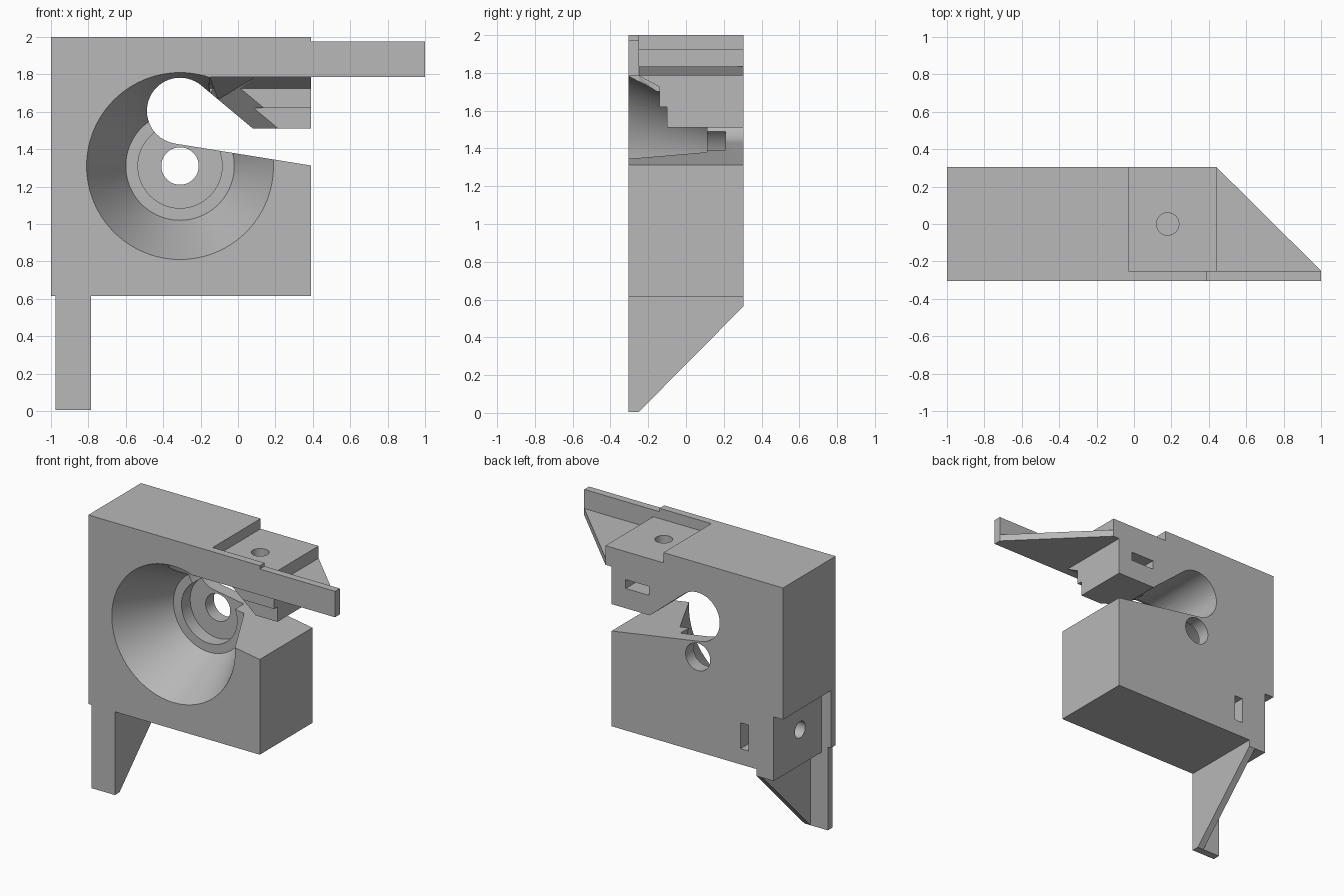
import bpy, bmesh, math

old = bpy.data.objects.get("Cube")
if old:
    bpy.data.objects.remove(old, do_unlink=True)

grey = bpy.data.materials.new("plain_grey")
grey.use_nodes = True
grey.diffuse_color = (0.48, 0.48, 0.48, 1)
grey.node_tree.nodes["Principled BSDF"].inputs["Base Color"].default_value = (0.48, 0.48, 0.48, 1)

FRONT, BACK, INNER = -0.305, 0.305, -0.25


def finish(name, bm):
    bmesh.ops.recalc_face_normals(bm, faces=bm.faces)
    mesh = bpy.data.meshes.new(name)
    bm.to_mesh(mesh)
    bm.free()
    mesh.materials.append(grey)
    obj = bpy.data.objects.new(name, mesh)
    bpy.context.collection.objects.link(obj)
    return obj


def loft(name, rings):
    """Closed solid through a list of matching rings."""
    bm = bmesh.new()
    loops = [[bm.verts.new(p) for p in ring] for ring in rings]
    n = len(loops[0])
    for a, b in zip(loops, loops[1:]):
        for i in range(n):
            j = (i + 1) % n
            bm.faces.new((a[i], a[j], b[j], b[i]))
    bm.faces.new(loops[0])
    bm.faces.new(loops[-1])
    return finish(name, bm)


def box(name, xs, ys, zs, place):
    ring = lambda z: [place(x, y, z) for x, y in
                      ((xs[0], ys[0]), (xs[1], ys[0]), (xs[1], ys[1]), (xs[0], ys[1]))]
    return loft(name, [ring(z) for z in zs])


def circle(r, n=64):
    return [(r * math.cos(math.tau * i / n), r * math.sin(math.tau * i / n)) for i in range(n)]


def cut(target, cutter):
    mod = target.modifiers.new("cut", "BOOLEAN")
    mod.operation, mod.solver, mod.object = "DIFFERENCE", "EXACT", cutter
    bpy.context.view_layer.objects.active = target
    bpy.ops.object.modifier_apply(modifier=mod.name)
    bpy.data.objects.remove(cutter, do_unlink=True)


def upright(x, y, z):
    return (x, y, z)


def flipped(x, y, z):
    # Swaps the top edge with the right-hand side edge
    return (1 - z, y, 1.005 - x)


# Main block
body = box("main_block", (-1, 0.39), (FRONT, BACK), (0.615, 2), upright)
parts = [body]

# Conical pocket with counterbore and through hole
pocket = [(-0.355, 0.525), (0.11, 0.29), (0.11, 0.225), (0.21, 0.225), (0.21, 0.1), (0.4, 0.1)]
cut(body, loft("pocket_cutter",
               [[(-0.31 + a, y, 1.31 + b) for a, b in circle(r, 96)] for y, r in pocket]))

# Side slot that opens from a round end
slot = []
for i in range(33):
    t = math.radians(50.2 + (260.7 - 50.2) * i / 32)
    slot.append((-0.31 + 0.177 * math.cos(t), 1.605 + 0.177 * math.sin(t)))
slot += [(0.5, 1.295), (0.5, 1.51), (0.08, 1.51)]
cut(body, loft("slot_cutter", [[(x, y, z) for x, z in slot] for y in (-0.5, 0.5)]))

# Stepped underside of the upper lip
steps = [(-0.4, 1.785), (INNER, 1.785), (-0.14, 1.725), (-0.14, 1.62),
         (-0.1, 1.62), (-0.1, 1.51), (-0.1, 1.45), (-0.4, 1.45)]
cut(body, loft("step_cutter", [[(x, y, z) for y, z in steps] for x in (-0.15, 0.5)]))

# Lead-in chamfer on the slanted slot edge
bm = bmesh.new()
for p in ((-0.106, 0, 1.665), (0.08, 0, 1.51), (-0.2, 0, 1.45), (-0.2, INNER, 1.45),
          (-0.15, INNER, 1.785), (0.09, INNER, 1.785), (0.418, INNER, 1.51)):
    bm.verts.new(p)
bmesh.ops.convex_hull(bm, input=bm.verts)
cut(body, finish("chamfer_cutter", bm))

# Two matching mounting arms, each with recess, screw hole and nut slot
for side, place in (("upper", upright), ("lower", flipped)):
    cut(body, box("recess", (-0.03, 0.5), (INNER, 0.4), (1.925, 2.1), place))
    cut(body, loft("screw_hole", [[place(0.18 + a, b, z) for a, b in circle(0.06, 32)]
                                  for z in (1.6, 2.1)]))
    cut(body, box("nut_slot", (0.085, 0.275), (-0.085, 0.4), (1.655, 1.72), place))

    parts.append(box(side + "_arm_plate", (0.39, 1), (FRONT, INNER), (1.785, 1.975), place))
    parts.append(box(side + "_arm_pad", (0.39, 0.44), (INNER, BACK), (1.835, 1.925), place))
    web = [(0.39, INNER), (1, INNER), (0.44, BACK), (0.39, BACK)]
    parts.append(loft(side + "_arm_gusset",
                      [[place(x, y, z) for x, y in web] for z in (1.785, 1.835)]))

# Smooth the round walls, keep edges crisp
bpy.ops.object.select_all(action="DESELECT")
for part in parts:
    part.select_set(True)
bpy.context.view_layer.objects.active = body
bpy.ops.object.shade_smooth_by_angle(angle=math.radians(25))
